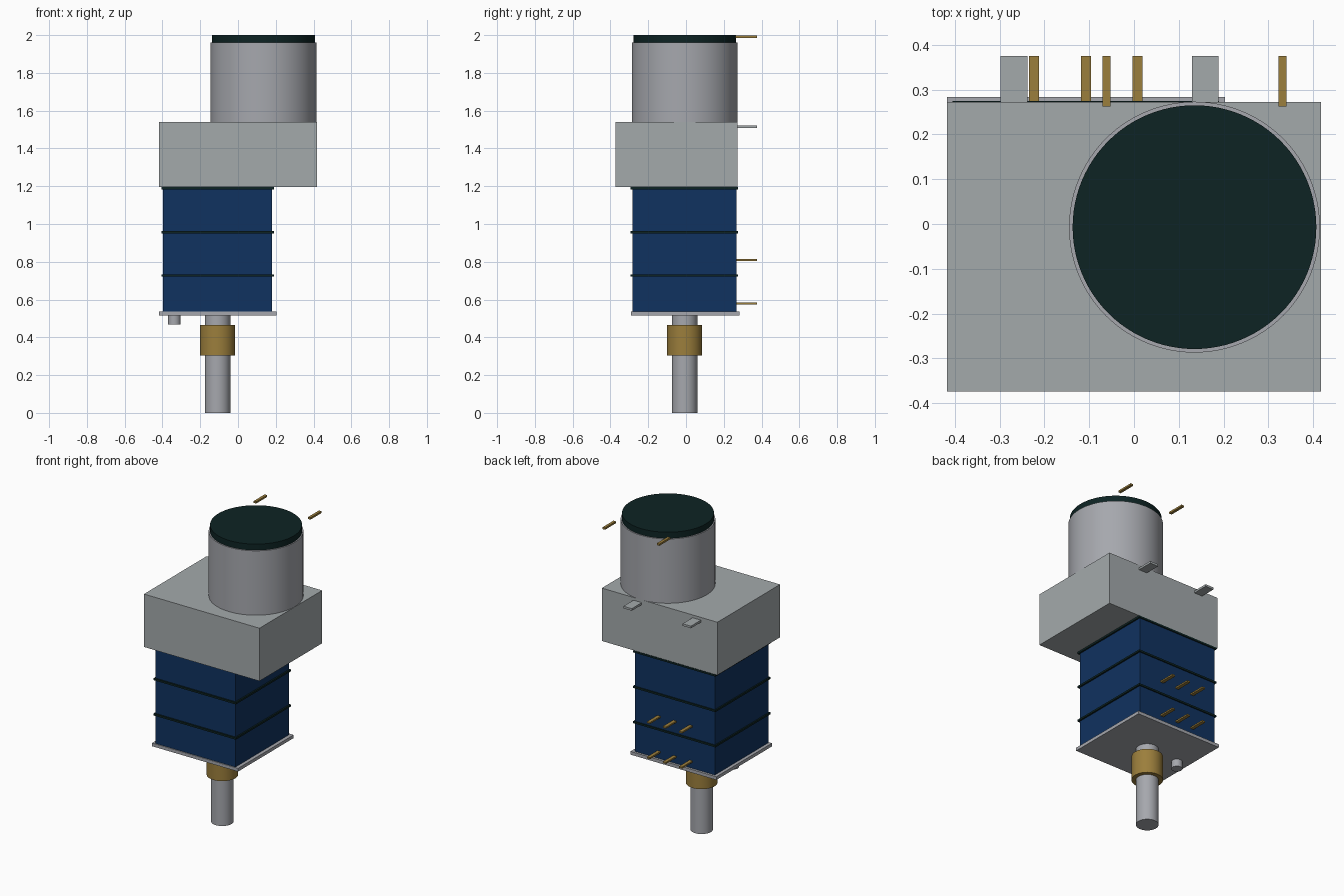
import bpy
import math

cube = bpy.data.objects.get("Cube")
if cube:
    bpy.data.objects.remove(cube, do_unlink=True)


def material(name, rgb):
    mat = bpy.data.materials.new(name)
    mat.use_nodes = True
    mat.diffuse_color = (*rgb, 1)
    mat.node_tree.nodes["Principled BSDF"].inputs["Base Color"].default_value = (*rgb, 1)
    return mat


steel = material("steel grey", (0.38, 0.39, 0.42))
housing = material("housing grey", (0.37, 0.40, 0.41))
blue = material("dark blue", (0.005, 0.032, 0.115))
dark = material("dark green", (0.004, 0.017, 0.017))
brass = material("brass", (0.33, 0.21, 0.045))


def box(name, x, y, z, mat):
    """Box from (low, high) ranges on each axis."""
    spans = (x, y, z)
    bpy.ops.mesh.primitive_cube_add(size=1, location=[(a + b) / 2 for a, b in spans])
    ob = bpy.context.object
    ob.name = name
    ob.scale = [b - a for a, b in spans]
    bpy.ops.object.transform_apply(location=False, rotation=False, scale=True)
    ob.data.materials.append(mat)
    return ob


def cylinder(name, x, radius, z, mat, sides=64):
    """Upright cylinder on the shared shaft line in y."""
    bpy.ops.mesh.primitive_cylinder_add(
        vertices=sides, radius=radius, depth=z[1] - z[0],
        location=(x, AXIS_Y, (z[0] + z[1]) / 2))
    ob = bpy.context.object
    ob.name = name
    ob.data.materials.append(mat)
    bpy.ops.object.shade_smooth_by_angle(angle=math.radians(30))
    return ob


AXIS_Y = -0.007
SHAFT_X = -0.108
MOTOR_X = 0.135
TIP_Y = 0.375

# Shaft, brass bushing and locating pin under the mounting plate
cylinder("shaft", SHAFT_X, 0.067, (0, 0.516), steel)
cylinder("bushing", SHAFT_X, 0.093, (0.305, 0.465), brass)
cylinder("locating_pin", -0.337, 0.033, (0.467, 0.516), steel, 32)
box("mounting_plate", (-0.417, 0.203), (-0.29, 0.283), (0.515, 0.536), steel)

# Stacked blue sections, each topped by a slightly wider dark gasket
bottom = 0.536
for i, top in enumerate((0.733, 0.963, 1.195)):
    box(f"stack_section_{i + 1}", (-0.396, 0.18), (-0.284, 0.268), (bottom, top - 0.012), blue)
    box(f"gasket_{i + 1}", (-0.405, 0.19), (-0.294, 0.275), (top - 0.012, top), dark)
    bottom = top

# Gearbox and motor
box("gearbox", (-0.417, 0.417), (-0.374, 0.272), (1.195, 1.54), housing)
cylinder("motor_body", MOTOR_X, 0.28, (1.54, 1.96), steel, 96)
cylinder("motor_cap", MOTOR_X, 0.272, (1.96, 2.0), dark, 96)

# Two rows of brass terminals on the rear of the stack
for row, z in enumerate((0.58, 0.81)):
    for col, x in enumerate((-0.223, -0.107, 0.008)):
        box(f"terminal_{row + 1}_{col + 1}", (x - 0.011, x + 0.011),
            (0.26, TIP_Y), (z - 0.005, z + 0.005), brass)

# Gearbox tabs and free-standing motor terminals
for side, x in (("right", -0.268), ("left", 0.159)):
    box(f"gearbox_tab_{side}", (x - 0.03, x + 0.03), (0.26, TIP_Y), (1.508, 1.522), housing)
for side, x in (("right", -0.061), ("left", 0.331)):
    box(f"motor_terminal_{side}", (x - 0.009, x + 0.009), (0.262, TIP_Y), (1.985, 1.997), brass)
